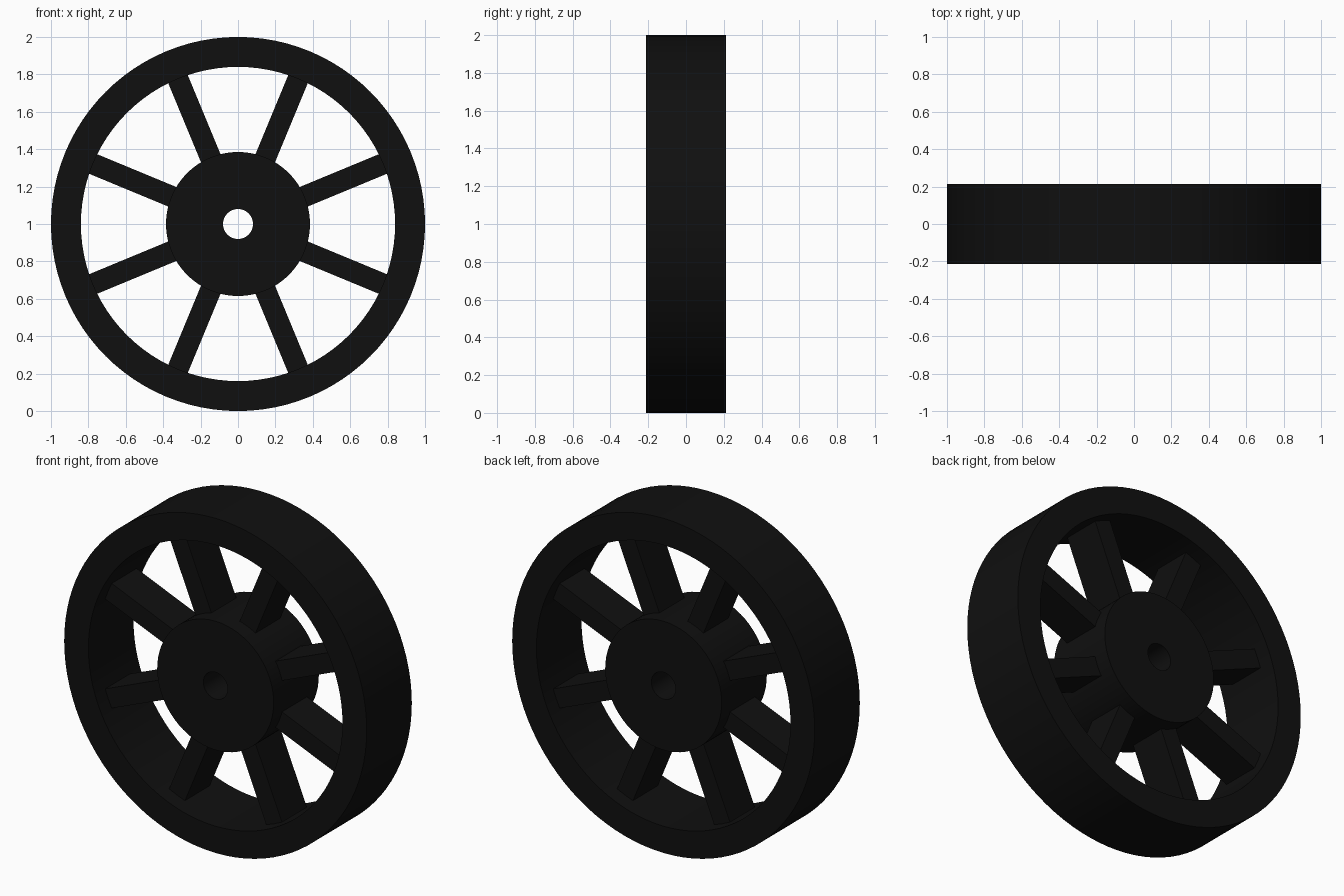
import bpy, bmesh, math
from mathutils import Matrix, Vector

cube = bpy.data.objects.get("Cube")
if cube:
    bpy.data.objects.remove(cube, do_unlink=True)

HALF_WIDTH = 0.213
CENTRE = Vector((0, 0, 1))

black = bpy.data.materials.new("matte_black")
black.use_nodes = True
colour = (0.005, 0.005, 0.005, 1)
black.diffuse_color = colour
black.node_tree.nodes["Principled BSDF"].inputs["Base Color"].default_value = colour


def finish(name, bm):
    bmesh.ops.recalc_face_normals(bm, faces=bm.faces)
    mesh = bpy.data.meshes.new(name)
    bm.to_mesh(mesh)
    bm.free()
    mesh.materials.append(black)
    obj = bpy.data.objects.new(name, mesh)
    obj.location = CENTRE
    bpy.context.collection.objects.link(obj)
    bpy.ops.object.select_all(action="DESELECT")
    obj.select_set(True)
    bpy.context.view_layer.objects.active = obj
    bpy.ops.object.shade_smooth_by_angle(angle=math.radians(30))
    return obj


def ring(name, inner, outer, half, sides):
    """Rectangular section spun around the axle (y axis)."""
    bm = bmesh.new()
    section = [(inner, -half), (outer, -half), (outer, half), (inner, half)]
    verts = [bm.verts.new((r, y, 0)) for r, y in section]
    edges = [bm.edges.new((verts[i], verts[(i + 1) % 4])) for i in range(4)]
    bmesh.ops.spin(bm, geom=verts + edges, cent=(0, 0, 0), axis=(0, 1, 0),
                   angle=math.tau, steps=sides, use_merge=True)
    bmesh.ops.remove_doubles(bm, verts=bm.verts, dist=0.0001)
    return finish(name, bm)


# Rim and hub with axle hole
ring("rim", 0.84, 1.0, HALF_WIDTH, 96)
ring("hub", 0.08, 0.385, HALF_WIDTH, 64)

# Eight straight spokes, their ends sunk into the hub and rim
for i in range(8):
    bm = bmesh.new()
    turn = Matrix.Rotation(math.radians(22.5 + 45 * i), 4, "Y")
    place = turn @ Matrix.Translation((0.61, 0, 0)) @ Matrix.Diagonal((0.54, 0.235, 0.113, 1))
    bmesh.ops.create_cube(bm, size=1, matrix=place)
    finish(f"spoke_{i + 1}", bm)
